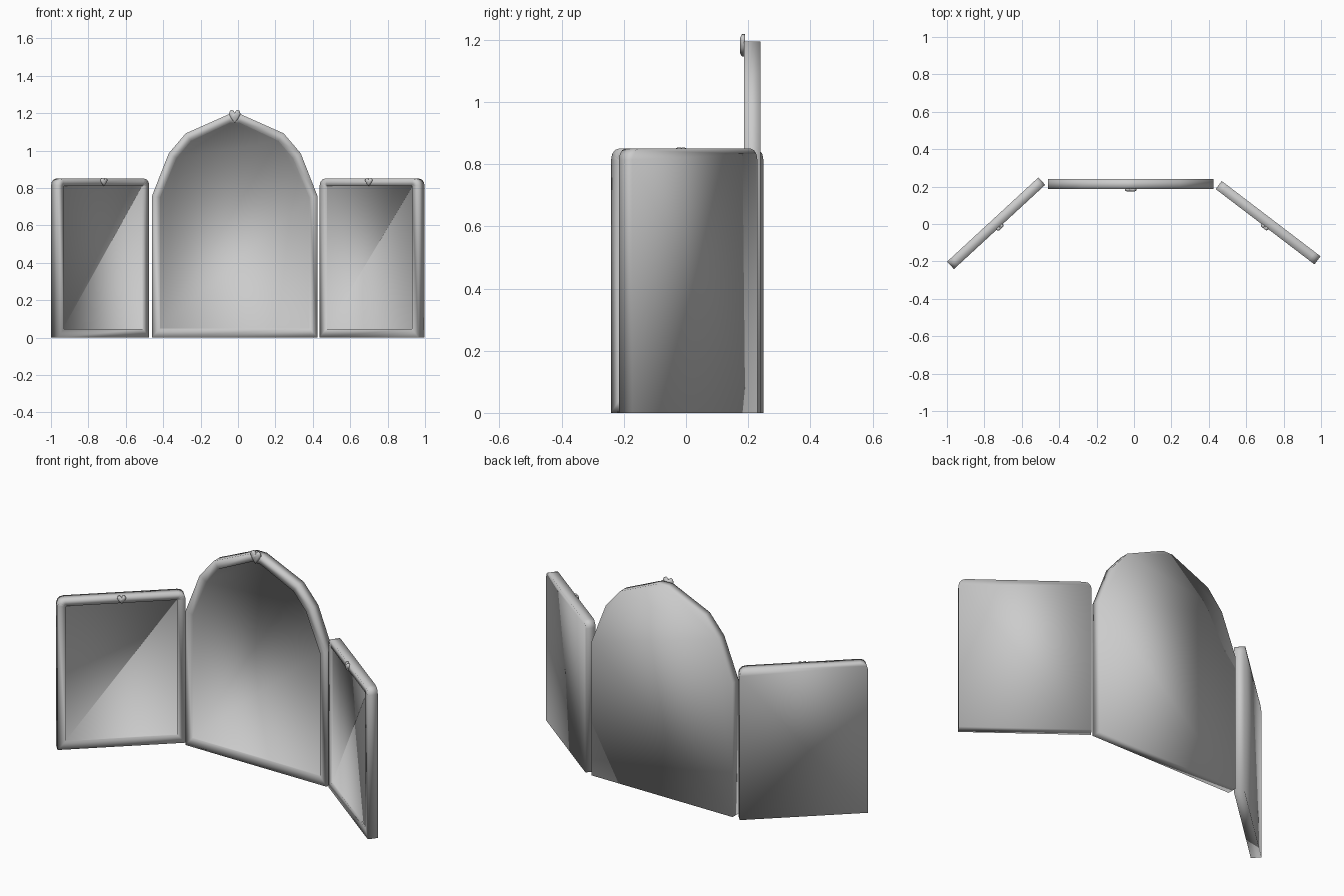
import bpy, bmesh, math
from mathutils import Matrix

cube = bpy.data.objects.get("Cube")
if cube:
    bpy.data.objects.remove(cube, do_unlink=True)

grey = bpy.data.materials.new("soft grey")
grey.use_nodes = True
COLOUR = (0.6, 0.6, 0.6, 1)
grey.diffuse_color = COLOUR
grey.node_tree.nodes["Principled BSDF"].inputs["Base Color"].default_value = COLOUR


def make_plate(name, rings, place):
    """Join equal-length (outline, depth) rings back to front; cap both ends."""
    bm = bmesh.new()
    loops = [[bm.verts.new((x, y, z)) for x, z in outline] for outline, y in rings]
    n = len(loops[0])
    for a, b in zip(loops, loops[1:]):
        for i in range(n):
            j = (i + 1) % n
            bm.faces.new((a[i], a[j], b[j], b[i]))
    bm.faces.new(loops[0])
    bm.faces.new(loops[-1])
    bmesh.ops.recalc_face_normals(bm, faces=bm.faces)
    for f in bm.faces:
        f.smooth = True
    mesh = bpy.data.meshes.new(name)
    bm.to_mesh(mesh)
    bm.free()
    mesh.materials.append(grey)
    ob = bpy.data.objects.new(name, mesh)
    ob.matrix_world = place
    bpy.context.collection.objects.link(ob)
    return ob


def mirrored(half):
    return half + [(-x, z) for x, z in reversed(half)]


def rounded_top(half_width, bottom, top, radius):
    half = [(half_width, bottom)]
    for k in range(4):
        a = math.radians(30 * k)
        half.append((half_width - radius + radius * math.cos(a),
                     top - radius + radius * math.sin(a)))
    return mirrored(half)


def framed_mirror(name, outer, inner, thick, place):
    """Frame with a shallow recessed mirror face."""
    h = thick / 2
    return make_plate(name, [(outer, h), (outer, -h), (inner, -h), (inner, -h + 0.008)], place)


def heart(name, width, height, z, front, place):
    """Small heart ornament, point down, on the front of a frame."""
    shape = [(0, -0.5), (0.32, -0.12), (0.5, 0.18), (0.42, 0.42), (0.22, 0.5), (0.07, 0.4), (0, 0.27)]
    shape += [(-x, y) for x, y in reversed(shape[1:-1])]
    big = [(x * width, z + y * height) for x, y in shape]
    small = [(x * width * 0.7, z + y * height * 0.7) for x, y in shape]
    make_plate(name, [(big, front + 0.004), (big, front - 0.006), (small, front - 0.012)], place)


# Centre mirror with an arched top
centre = Matrix.Translation((-0.0175, 0.213, 0))
arch = mirrored([(0.4425, 0), (0.4425, 0.757), (0.353, 0.985), (0.262, 1.092), (0.03, 1.195)])
glass = mirrored([(0.4, 0.05), (0.4, 0.75), (0.312, 0.96), (0.234, 1.052), (0.025, 1.15)])
framed_mirror("centre_mirror", arch, glass, 0.054, centre)
heart("centre_heart", 0.062, 0.072, 1.182, -0.027, centre)

# Angled side mirrors
for side, x, y, angle in (("right", -0.737, 0.004, 42.7), ("left", 0.717, 0.007, -37.3)):
    place = Matrix.Translation((x, y, 0)) @ Matrix.Rotation(math.radians(angle), 4, 'Z')
    framed_mirror(side + "_mirror", rounded_top(0.332, 0, 0.85, 0.036),
                  rounded_top(0.288, 0.047, 0.812, 0.003), 0.054, place)
    heart(side + "_heart", 0.046, 0.044, 0.832, -0.027, place)
